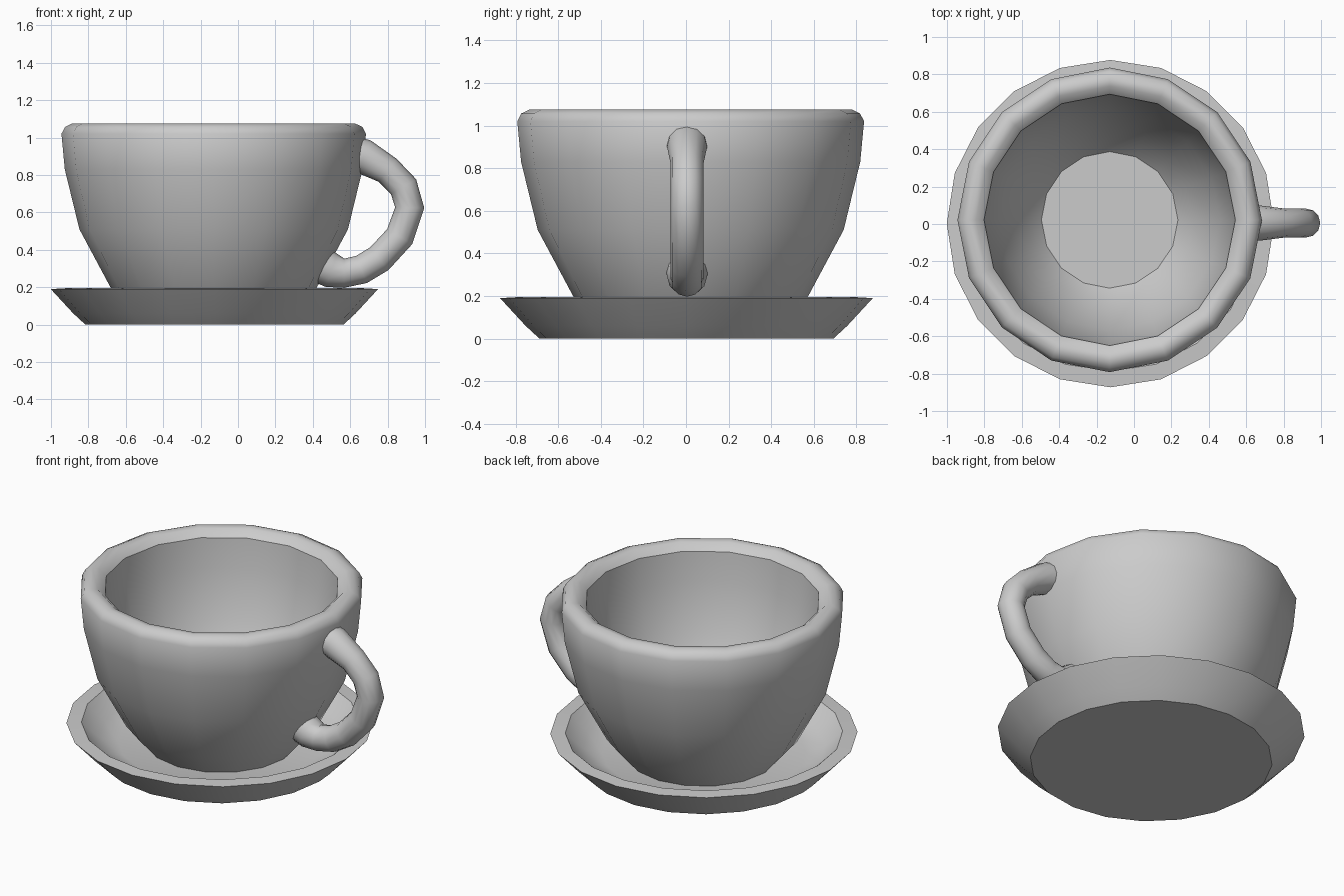
import bpy, bmesh
from math import cos, sin, tau, radians

if "Cube" in bpy.data.objects:
    bpy.data.objects.remove(bpy.data.objects["Cube"])


def finish(obj, angle=40):
    bpy.ops.object.select_all(action='DESELECT')
    obj.select_set(True)
    bpy.context.view_layer.objects.active = obj
    bpy.ops.object.shade_smooth_by_angle(angle=radians(angle))


def lathe(name, profile, sides, centre):
    """Revolve (radius, z) points into a closed body with flat end discs."""
    bm = bmesh.new()
    rings = [[bm.verts.new((centre[0] + r * cos(tau * i / sides),
                            centre[1] + r * sin(tau * i / sides), z))
              for i in range(sides)] for r, z in profile]
    for a, b in zip(rings, rings[1:]):
        for i in range(sides):
            j = (i + 1) % sides
            bm.faces.new((a[i], a[j], b[j], b[i]))
    bm.faces.new(rings[0][::-1])
    bm.faces.new(rings[-1])
    bmesh.ops.recalc_face_normals(bm, faces=bm.faces)
    mesh = bpy.data.meshes.new(name)
    bm.to_mesh(mesh)
    bm.free()
    obj = bpy.data.objects.new(name, mesh)
    bpy.context.collection.objects.link(obj)
    finish(obj)


# Saucer: flat foot, flared side, narrow lip, shallow dish
lathe("saucer", [(0.69, 0), (0.755, 0.06), (0.875, 0.19), (0.79, 0.195),
                 (0.69, 0.10), (0.58, 0.065)], 20, (-0.126, 0.002))

# Cup: outer wall up, rounded rim, inner wall down to the floor
lathe("cup", [(0.43, 0.06), (0.552, 0.2), (0.718, 0.51), (0.796, 0.83),
              (0.814, 1.02), (0.795, 1.057), (0.755, 1.076), (0.715, 1.07),
              (0.672, 1.03), (0.655, 0.85), (0.59, 0.55), (0.445, 0.26),
              (0.365, 0.17)], 16, (-0.13, 0.022))

# Handle: bent tube, thicker where it meets the cup
path = [(0.60, 0.915, 1.25), (0.675, 0.898, 1.2), (0.80, 0.825, 1.0),
        (0.885, 0.738, 1.0), (0.918, 0.625, 1.0), (0.864, 0.47, 1.0),
        (0.755, 0.352, 1.0), (0.66, 0.295, 1.0), (0.568, 0.275, 1.0),
        (0.50, 0.29, 1.2), (0.45, 0.315, 1.25)]
curve = bpy.data.curves.new("handle", 'CURVE')
curve.dimensions = '3D'
curve.bevel_depth = 0.078
curve.bevel_resolution = 4
curve.use_fill_caps = True
spline = curve.splines.new('POLY')
spline.points.add(len(path) - 1)
for p, (x, z, r) in zip(spline.points, path):
    p.co = (x, 0.005, z, 1)
    p.radius = r
handle = bpy.data.objects.new("handle", curve)
bpy.context.collection.objects.link(handle)
bpy.context.view_layer.objects.active = handle
bpy.ops.object.select_all(action='DESELECT')
handle.select_set(True)
bpy.ops.object.convert(target='MESH')
finish(bpy.context.view_layer.objects.active)
